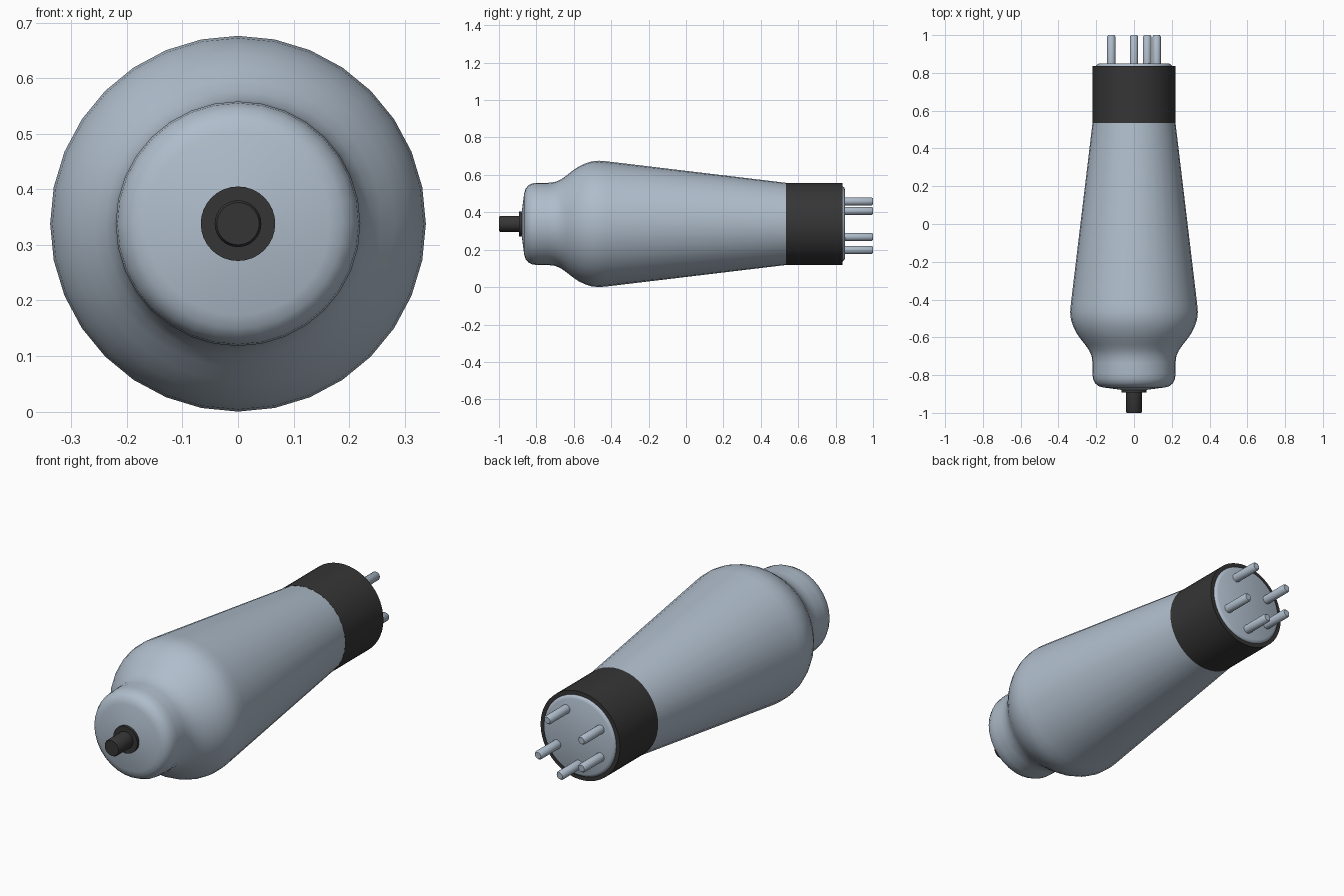
import bpy, bmesh, math
from mathutils import Matrix

cube = bpy.data.objects.get("Cube")
if cube:
    bpy.data.objects.remove(cube, do_unlink=True)

AXIS_Z = 0.338  # height of the long axis, which runs along y


def material(name, rgb):
    m = bpy.data.materials.new(name)
    m.use_nodes = True
    col = (*rgb, 1.0)
    m.diffuse_color = col
    bsdf = next(n for n in m.node_tree.nodes if n.type == 'BSDF_PRINCIPLED')
    bsdf.inputs["Base Color"].default_value = col
    bsdf.inputs["Roughness"].default_value = 0.5
    return m


glass_grey = material("pale blue grey", (0.43, 0.51, 0.60))
black = material("soft black", (0.036, 0.036, 0.036))


def lathe(name, profile, mat, x=0.0, z=0.0, segments=32, angle=40):
    """Spin (y, radius) points around an axis parallel to y; radius 0 closes an end."""
    bm = bmesh.new()
    verts = [bm.verts.new((r, y, 0)) for y, r in profile]
    edges = [bm.edges.new(p) for p in zip(verts, verts[1:])]
    bmesh.ops.spin(bm, geom=verts + edges, cent=(0, 0, 0), axis=(0, 1, 0),
                   angle=math.tau, steps=segments, use_duplicate=False)
    bmesh.ops.remove_doubles(bm, verts=bm.verts, dist=1e-5)
    bmesh.ops.recalc_face_normals(bm, faces=bm.faces)
    bmesh.ops.transform(bm, matrix=Matrix.Translation((x, 0, AXIS_Z + z)), verts=bm.verts)
    mesh = bpy.data.meshes.new(name)
    bm.to_mesh(mesh)
    bm.free()
    mesh.materials.append(mat)
    obj = bpy.data.objects.new(name, mesh)
    bpy.context.collection.objects.link(obj)
    bpy.ops.object.select_all(action='DESELECT')
    obj.select_set(True)
    bpy.context.view_layer.objects.active = obj
    bpy.ops.object.shade_smooth_by_angle(angle=math.radians(angle))
    return obj


# Glass envelope: domed end, neck, shoulder, long taper
lathe("glass_envelope", [
    (-0.885, 0.0), (-0.879, 0.06), (-0.865, 0.165), (-0.858, 0.188),
    (-0.843, 0.206), (-0.82, 0.217), (-0.79, 0.22), (-0.735, 0.22),
    (-0.70, 0.224), (-0.668, 0.238), (-0.64, 0.258), (-0.61, 0.282),
    (-0.575, 0.306), (-0.54, 0.323), (-0.505, 0.334), (-0.465, 0.338),
    (-0.42, 0.334), (0.54, 0.219), (0.56, 0.0)], glass_grey)

# Top cap terminal with its collar
lathe("cap_collar", [(-0.87, 0.0), (-0.87, 0.067), (-0.892, 0.067), (-0.892, 0.0)], black)
lathe("cap_terminal", [(-0.88, 0.0), (-0.88, 0.042), (-0.994, 0.042),
                       (-1.0, 0.038), (-1.0, 0.0)], black)

# Base sleeve and the plate in its end
lathe("base_sleeve", [(0.535, 0.0), (0.535, 0.22), (0.837, 0.22), (0.837, 0.0)], black, segments=48)
lathe("pin_plate", [(0.82, 0.0), (0.82, 0.2), (0.838, 0.2), (0.845, 0.196),
                    (0.85, 0.185), (0.85, 0.0)], glass_grey, segments=48)

# Five contact pins on a six-place circle
for i, deg in enumerate((60, 150, 210, 270, 330)):
    a = math.radians(deg)
    lathe(f"contact_pin_{i + 1}",
          [(0.84, 0.0), (0.84, 0.022), (0.992, 0.022), (1.0, 0.016), (1.0, 0.0)],
          glass_grey, 0.139 * math.cos(a), 0.139 * math.sin(a), segments=16)
